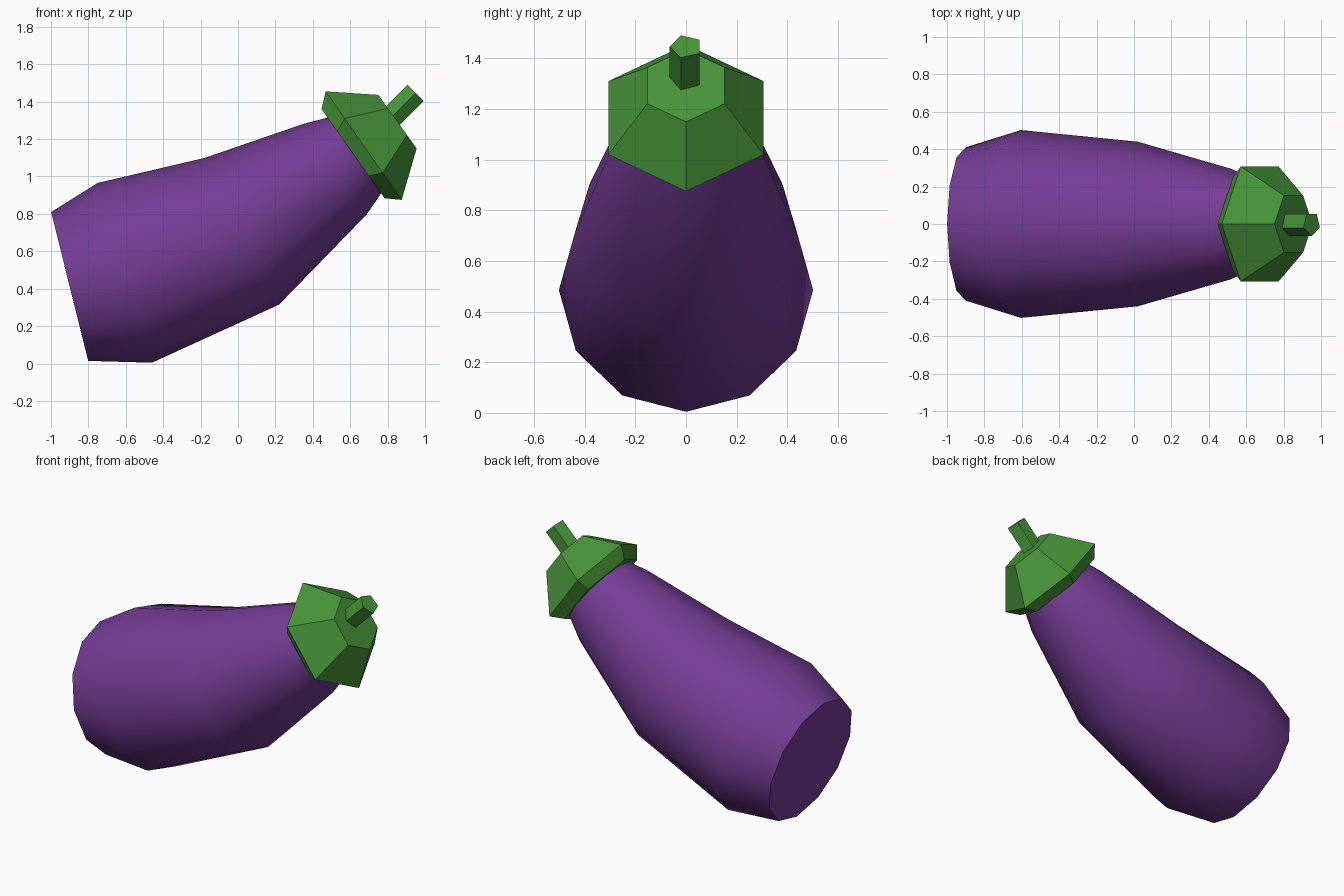
import bpy
import bmesh
from math import radians, pi
from mathutils import Vector, Matrix

cube = bpy.data.objects.get("Cube")
if cube:
    bpy.data.objects.remove(cube, do_unlink=True)


def material(name, color):
    m = bpy.data.materials.new(name)
    m.use_nodes = True
    m.diffuse_color = color
    m.node_tree.nodes["Principled BSDF"].inputs["Base Color"].default_value = color
    return m


def loft(name, rings, sides, mat, phase=0.0):
    """Skin regular polygons given as (x, z, radius, lean in degrees), closed at both ends."""
    bm = bmesh.new()
    loops = []
    for x, z, radius, lean in rings:
        tilt = Matrix.Rotation(radians(-lean), 3, "Y")
        loop = []
        for i in range(sides):
            spin = Matrix.Rotation(phase + 2 * pi * i / sides, 3, "X")
            loop.append(bm.verts.new(Vector((x, 0, z)) + tilt @ spin @ Vector((0, 0, radius))))
        loops.append(loop)
    for a, b in zip(loops, loops[1:]):
        for i in range(sides):
            j = (i + 1) % sides
            bm.faces.new((a[i], a[j], b[j], b[i]))
    bm.faces.new(loops[0])
    bm.faces.new(loops[-1])
    bmesh.ops.recalc_face_normals(bm, faces=bm.faces)
    mesh = bpy.data.meshes.new(name)
    bm.to_mesh(mesh)
    bm.free()
    mesh.materials.append(mat)
    obj = bpy.data.objects.new(name, mesh)
    bpy.context.collection.objects.link(obj)
    return obj


purple = material("purple skin", (0.175, 0.046, 0.3, 1))
green = material("leaf green", (0.062, 0.3, 0.04, 1))

# Curved body, smooth with a crisp blunt end
body = loft("body", [
    (-0.90, 0.412, 0.41, 14),
    (-0.605, 0.485, 0.502, 16.8),
    (0.02, 0.707, 0.44, 27),
    (0.52, 1.04, 0.295, 35),
    (0.684, 1.155, 0.22, 35),
], 12, purple)
bpy.ops.object.select_all(action="DESELECT")
body.select_set(True)
bpy.context.view_layer.objects.active = body
bpy.ops.object.shade_smooth_by_angle(angle=radians(60))

# Faceted leafy cap
loft("leaf_cap", [
    (0.615, 1.122, 0.292, 35.3),
    (0.672, 1.165, 0.354, 35),
    (0.853, 1.293, 0.176, 35.5),
], 6, green)

# Short five-sided stem, one corner towards the front
loft("stem", [
    (0.80, 1.297, 0.065, 45),
    (0.95, 1.447, 0.065, 45),
], 5, green, pi / 2)
